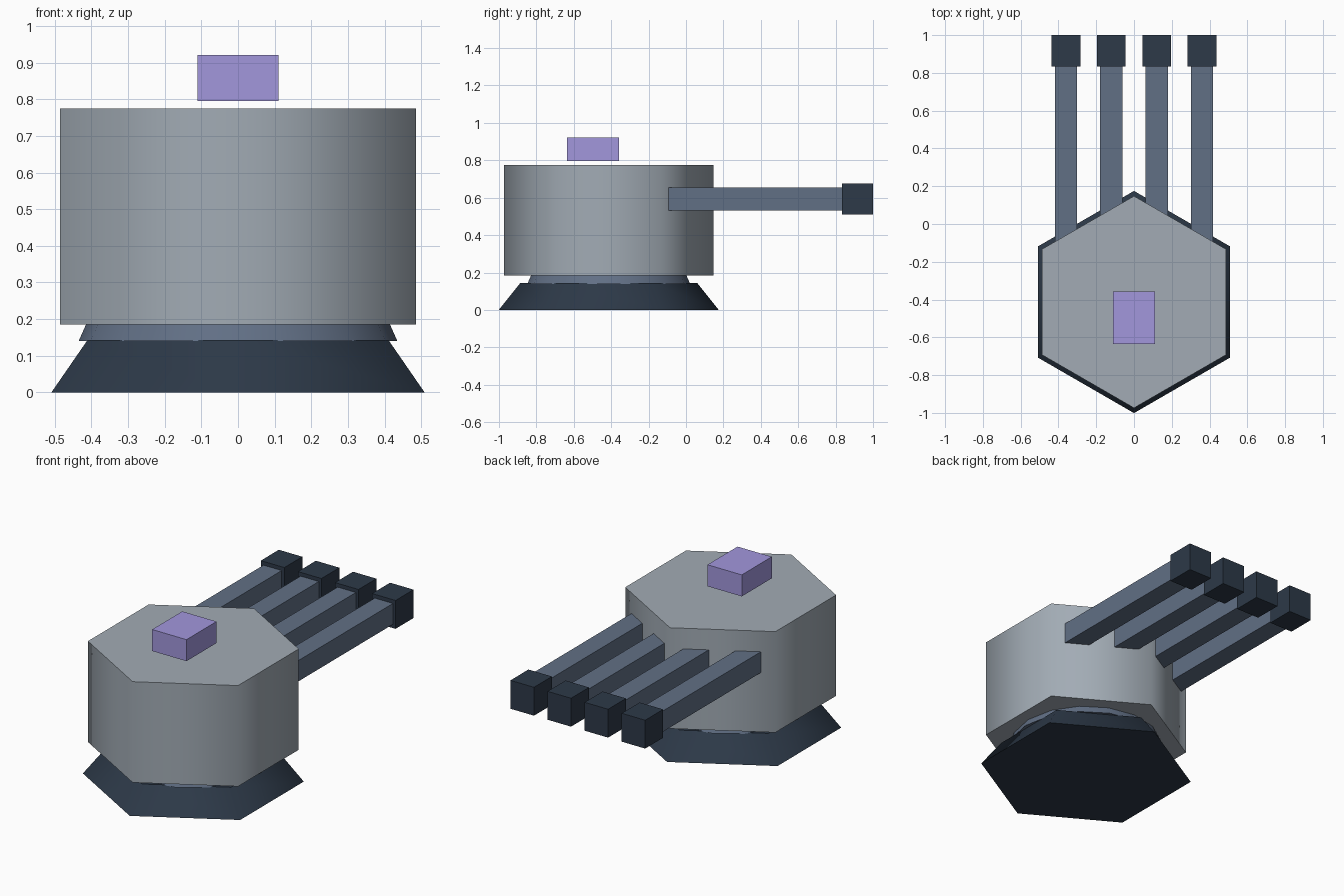
import bpy, bmesh, math
from mathutils import Matrix

if "Cube" in bpy.data.objects:
    bpy.data.objects.remove(bpy.data.objects["Cube"])

CY = -0.413  # turret axis


def mat(name, rgb):
    m = bpy.data.materials.new(name)
    m.diffuse_color = (*rgb, 1)
    m.use_nodes = True
    m.node_tree.nodes["Principled BSDF"].inputs["Base Color"].default_value = m.diffuse_color
    return m


DARK = mat("dark_navy", (0.026, 0.041, 0.065))
BLUE = mat("slate_blue", (0.12, 0.16, 0.235))
STEEL = mat("steel_grey", (0.36, 0.41, 0.46))
VIOLET = mat("violet", (0.36, 0.31, 0.72))


def finish(bm, name, material):
    mesh = bpy.data.meshes.new(name)
    bm.to_mesh(mesh)
    bm.free()
    mesh.materials.append(material)
    obj = bpy.data.objects.new(name, mesh)
    bpy.context.collection.objects.link(obj)
    return obj


def drum(name, sides, r_bottom, r_top, z0, z1, material):
    """Tapered prism with a vertex on the y axis, smooth walls and flat caps."""
    bm = bmesh.new()
    place = Matrix.Translation((0, CY, (z0 + z1) / 2))
    bmesh.ops.create_cone(bm, cap_ends=True, segments=sides, radius1=r_bottom,
                          radius2=r_top, depth=z1 - z0, matrix=place)
    # turn the prism so that corners point along +y and -y
    first = max(bm.verts, key=lambda v: v.co.y).co
    turn = math.atan2(first.x, first.y - CY)
    bmesh.ops.rotate(bm, verts=bm.verts, cent=(0, CY, 0),
                     matrix=Matrix.Rotation(turn, 3, 'Z'))
    bm.normal_update()
    for f in bm.faces:
        f.smooth = abs(f.normal.z) < 0.95
    return finish(bm, name, material)


def box(name, lo, hi, material):
    bm = bmesh.new()
    bmesh.ops.create_cube(bm, size=1)
    for v in bm.verts:
        v.co = [(a + b) / 2 + c * (b - a) for a, b, c in zip(lo, hi, v.co)]
    return finish(bm, name, material)


# Turret: flared base, round collar, hexagonal housing
drum("base", 6, 0.588, 0.474, 0, 0.143, DARK)
drum("collar", 16, 0.435, 0.395, 0.14, 0.23, BLUE)
drum("housing", 6, 0.561, 0.561, 0.185, 0.775, STEEL)

# Sensor block floating just above the roof
box("sensor", (-0.111, -0.635, 0.795), (0.111, -0.357, 0.921), VIOLET)

# Four square barrels with muzzle blocks
for i in range(4):
    x = -0.36 + 0.24 * i
    box(f"barrel_{i + 1}", (x - 0.059, -0.15, 0.532), (x + 0.059, 0.86, 0.654), BLUE)
    box(f"muzzle_{i + 1}", (x - 0.076, 0.834, 0.51), (x + 0.076, 1.0, 0.676), DARK)
